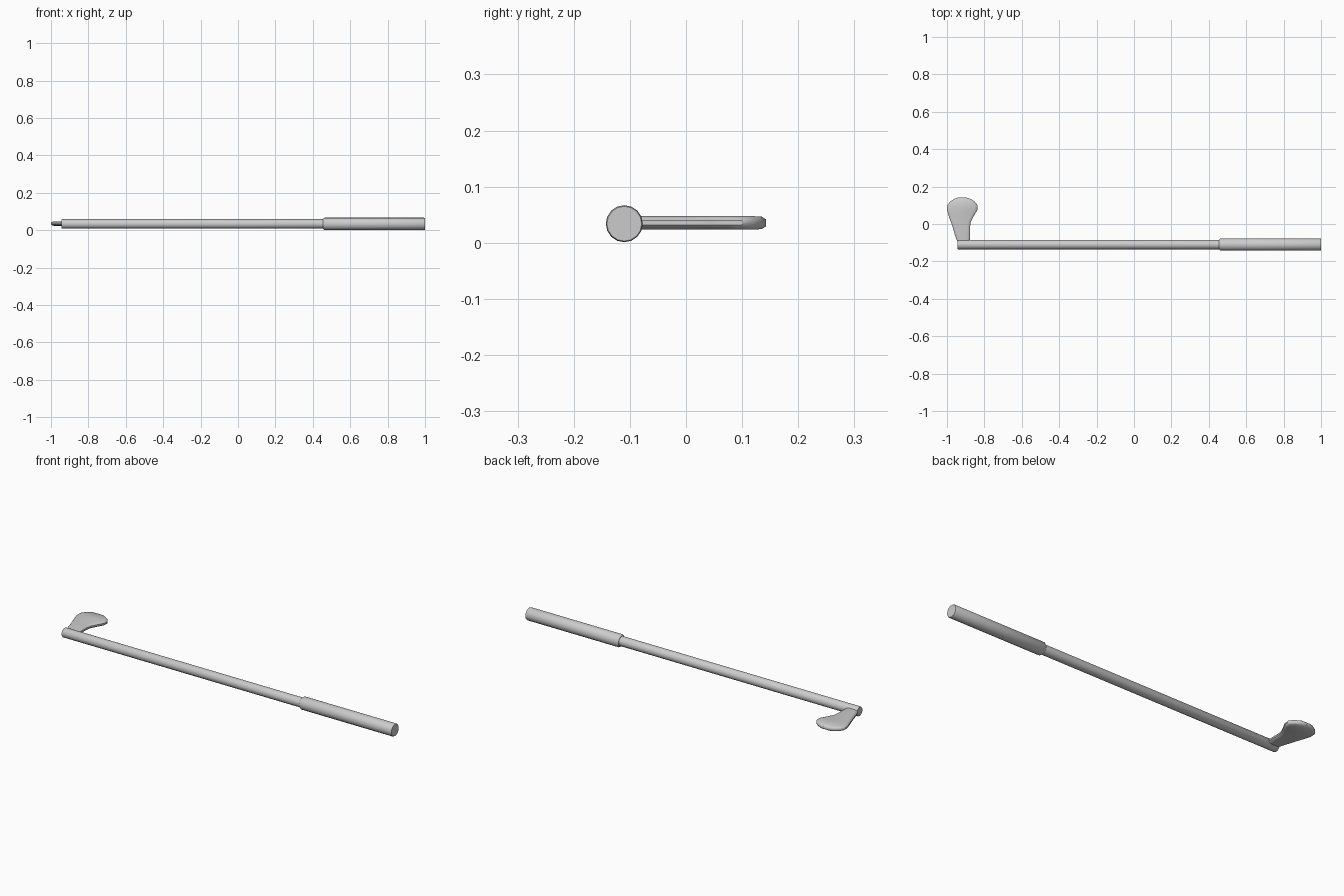
import bpy, bmesh, math

if "Cube" in bpy.data.objects:
    bpy.data.objects.remove(bpy.data.objects["Cube"])

AXIS_Y, AXIS_Z, SIDES = -0.11, 0.034, 16


def loft(name, rings):
    """Skin a list of equal-length point rings and cap both ends."""
    bm = bmesh.new()
    loops = [[bm.verts.new(p) for p in ring] for ring in rings]
    n = len(loops[0])
    for a, b in zip(loops, loops[1:]):
        for i in range(n):
            j = (i + 1) % n
            bm.faces.new((a[i], a[j], b[j], b[i]))
    bm.faces.new(loops[0])
    bm.faces.new(loops[-1])
    bmesh.ops.recalc_face_normals(bm, faces=bm.faces[:])
    mesh = bpy.data.meshes.new(name)
    bm.to_mesh(mesh)
    bm.free()
    obj = bpy.data.objects.new(name, mesh)
    bpy.context.collection.objects.link(obj)
    bpy.ops.object.select_all(action='DESELECT')
    obj.select_set(True)
    bpy.context.view_layer.objects.active = obj
    bpy.ops.object.shade_smooth_by_angle(angle=math.radians(40))
    return obj


def rod(name, profile):
    """Round bar along x from (x, radius) pairs."""
    angles = [2 * math.pi * i / SIDES for i in range(SIDES)]
    return loft(name, [[(x, AXIS_Y + r * math.cos(a), AXIS_Z + r * math.sin(a))
                        for a in angles] for x, r in profile])


# Shaft and thicker grip with small end chamfers
rod("shaft", [(-0.944, 0.023), (-0.941, 0.025), (0.47, 0.025)])
rod("grip", [(0.455, 0.027), (0.463, 0.033), (0.995, 0.033), (1.0, 0.031)])

# Flat club head: y, left x, right x, half thickness
stations = [
    (-0.11, -0.935, -0.885, 0.012), (-0.08, -0.951, -0.877, 0.012),
    (-0.02, -0.969, -0.877, 0.012), (0.01, -0.979, -0.873, 0.012),
    (0.045, -0.991, -0.855, 0.012), (0.075, -1.0, -0.838, 0.012),
    (0.10, -0.998, -0.836, 0.012), (0.12, -0.983, -0.852, 0.012),
    (0.135, -0.96, -0.876, 0.011), (0.143, -0.934, -0.90, 0.006),
]
# Rounded cross-section: (side, inset from edge, height fraction)
section = [(-1, 0.0, -0.35), (-1, 0.005, -0.75), (-1, 0.015, -1),
           (1, 0.015, -1), (1, 0.005, -0.75), (1, 0.0, -0.35),
           (1, 0.0, 0.35), (1, 0.005, 0.75), (1, 0.015, 1),
           (-1, 0.015, 1), (-1, 0.005, 0.75), (-1, 0.0, 0.35)]
rings = []
for y, xl, xr, t in stations:
    c, w = (xl + xr) / 2, (xr - xl) / 2
    rings.append([(c + s * (w - inset), y, 0.0355 + h * t)
                  for s, inset, h in section])
loft("club_head", rings)
